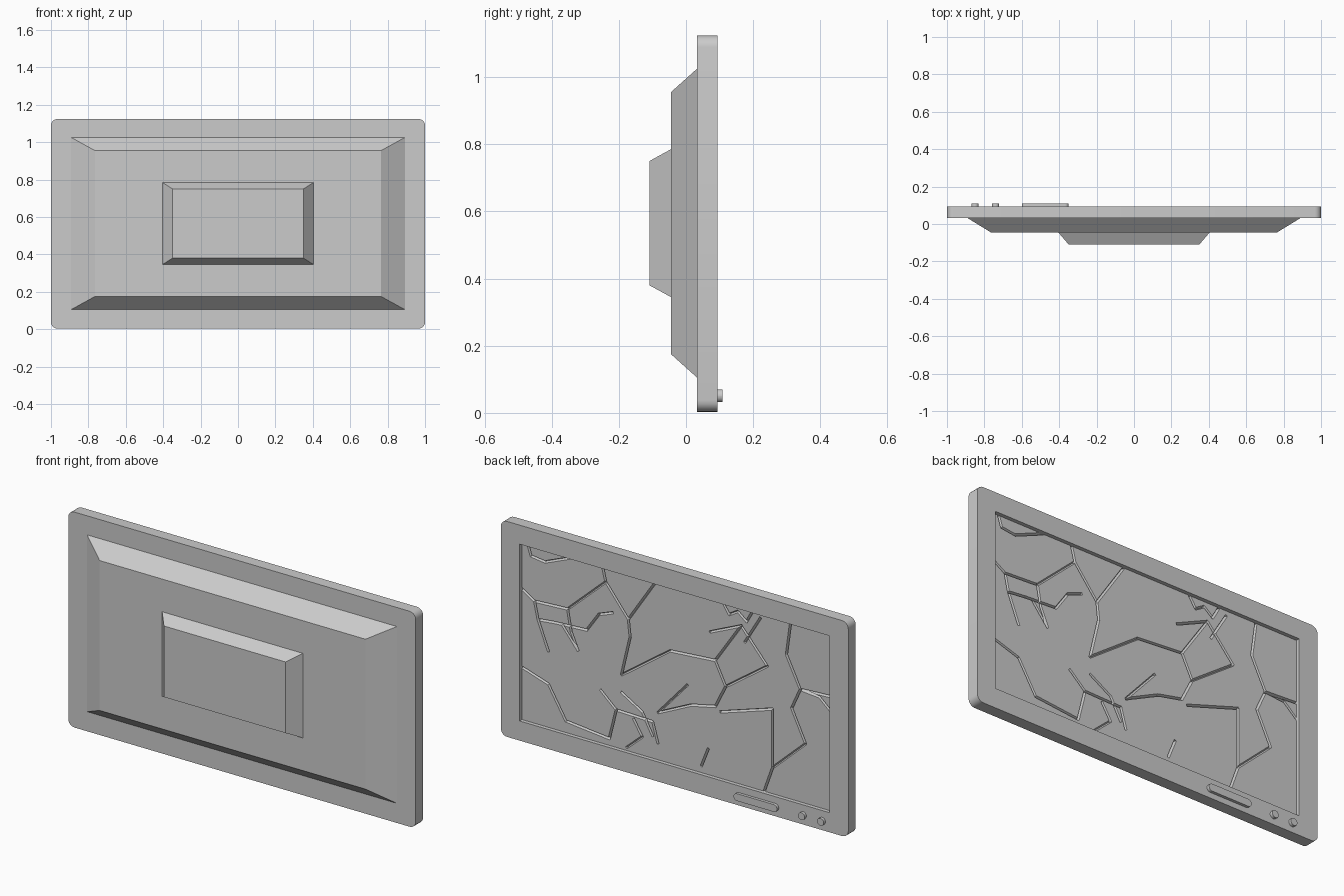
import bpy, bmesh, math
from mathutils import Vector

if "Cube" in bpy.data.objects:
    bpy.data.objects.remove(bpy.data.objects["Cube"])


def new_object(name, bm):
    bmesh.ops.recalc_face_normals(bm, faces=bm.faces)
    mesh = bpy.data.meshes.new(name)
    bm.to_mesh(mesh)
    bm.free()
    ob = bpy.data.objects.new(name, mesh)
    bpy.context.collection.objects.link(ob)
    return ob


def loft(bm, ring_a, ring_b):
    """Closed solid between two rings of equal length."""
    a = [bm.verts.new(p) for p in ring_a]
    b = [bm.verts.new(p) for p in ring_b]
    n = len(a)
    bm.faces.new(a)
    bm.faces.new(b[::-1])
    for i in range(n):
        bm.faces.new((a[i], b[i], b[(i + 1) % n], a[(i + 1) % n]))


def rect(hx, z0, z1, y):
    return [(-hx, y, z0), (hx, y, z0), (hx, y, z1), (-hx, y, z1)]


def rounded(x0, x1, z0, z1, r, y, steps):
    pts = []
    corners = [(x1 - r, z1 - r), (x0 + r, z1 - r), (x0 + r, z0 + r), (x1 - r, z0 + r)]
    for k, (cx, cz) in enumerate(corners):
        for s in range(steps + 1):
            t = math.pi / 2 * (k + s / steps)
            pts.append((cx + r * math.cos(t), y, cz + r * math.sin(t)))
    return pts


def solid(name, ring_a, ring_b):
    bm = bmesh.new()
    loft(bm, ring_a, ring_b)
    bmesh.ops.remove_doubles(bm, verts=bm.verts, dist=1e-5)
    return new_object(name, bm)


def cut(ob, cutter):
    cutter.hide_render = True
    mod = ob.modifiers.new("cut", 'BOOLEAN')
    mod.operation = 'DIFFERENCE'
    mod.solver = 'EXACT'
    mod.use_self = True
    mod.object = cutter
    bpy.context.view_layer.objects.active = ob
    bpy.ops.object.modifier_apply(modifier=mod.name)
    bpy.data.objects.remove(cutter)


def smooth(ob):
    bpy.ops.object.select_all(action='DESELECT')
    ob.select_set(True)
    bpy.context.view_layer.objects.active = ob
    bpy.ops.object.shade_smooth_by_angle(angle=math.radians(30))


BACK, FACE, GLASS = 0.033, 0.094, 0.074

# bezel frame with the screen opening
frame = solid("bezel_frame", rounded(-1, 1, 0.003, 1.124, 0.035, BACK, 5),
              rounded(-1, 1, 0.003, 1.124, 0.035, FACE, 5))
cut(frame, solid("opening_cutter", rect(0.892, 0.105, 1.025, 0), rect(0.892, 0.105, 1.025, 0.2)))
smooth(frame)

# stepped rear housing
solid("rear_housing", rect(0.892, 0.105, 1.025, BACK), rect(0.765, 0.175, 0.955, -0.045))
solid("rear_mount", rect(0.405, 0.345, 0.785, -0.045), rect(0.35, 0.38, 0.75, -0.109))

# screen glass
screen = solid("cracked_screen", rect(0.892, 0.105, 1.025, BACK + 0.001),
               rect(0.892, 0.105, 1.025, GLASS))

# crack paths in x, z
cracks_left = [
    [(.86, 1.03), (.84, .97), (.76, .96), (.59, 1.03)],
    [(.90, .79), (.82, .74), (.63, .75), (.41, .95), (.43, 1.03)],
    [(.41, .95), (.28, .79), (.12, 1.03)],
    [(.28, .79), (.27, .70), (.32, .49), (.04, .69), (-.22, .71)],
    [(.82, .74), (.80, .65), (.74, .50)],
    [(.63, .75), (.61, .64), (.57, .55), (.66, .66)],
    [(.80, .65), (.70, .66), (.52, .67), (.45, .77), (.37, .80)],
    [(.90, .38), (.74, .33), (.64, .165), (.39, .14), (.35, .30), (.44, .38)],
    [(.35, .30), (.14, .295), (.11, .19)],
    [(.32, .40), (.20, .33), (.14, .22)],
    [(.29, .12), (.20, .20), (.25, .28)],
]
cracks_right = [
    [(-.19, .85), (-.37, .93), (-.52, .76), (-.28, .59), (-.22, .71), (-.37, .93)],
    [(-.28, .59), (-.22, .47), (-.08, .44), (.11, .35), (-.06, .54)],
    [(-.25, .45), (-.55, .545), (-.55, .24), (-.50, .10)],
    [(-.55, .24), (-.74, .415), (-.66, .58), (-.71, .69)],
    [(-.655, 1.03), (-.63, .85), (-.71, .69), (-.90, .70)],
    [(-.71, .69), (-.82, .68), (-.90, .61)],
    [(-.26, 1.03), (-.30, .97), (-.35, 1.0), (-.40, .96), (-.44, 1.03)],
    [(-.48, 1.0), (-.39, .85)],
    [(-.18, .24), (-.14, .14)],
]

# V grooves cut along each crack
bm = bmesh.new()
for path in cracks_left + cracks_right:
    for p, q in zip(path, path[1:]):
        a, b = Vector((p[0], 0, p[1])), Vector((q[0], 0, q[1]))
        d = (b - a).normalized()
        side = Vector((d.z, 0, -d.x)) * 0.007
        top, deep = Vector((0, GLASS + 0.002, 0)), Vector((0, GLASS - 0.016, 0))
        a, b = a - d * 0.003, b + d * 0.003
        loft(bm, [a + top + side, a + top - side, a + deep],
             [b + top + side, b + top - side, b + deep])
cut(screen, new_object("crack_cutter", bm))

# control bar and two round buttons
smooth(solid("control_bar", rounded(-0.6, -0.35, 0.032, 0.07, 0.0189, FACE - 0.004, 6),
             rounded(-0.6, -0.35, 0.032, 0.07, 0.0189, 0.109, 6)))
for i, x in enumerate((-0.74, -0.85)):
    r = 0.019
    rings = [[(x + r * math.cos(k * math.pi / 8), y, 0.051 + r * math.sin(k * math.pi / 8))
              for k in range(16)] for y in (FACE - 0.004, 0.109)]
    smooth(solid(f"round_button_{i + 1}", *rings))
